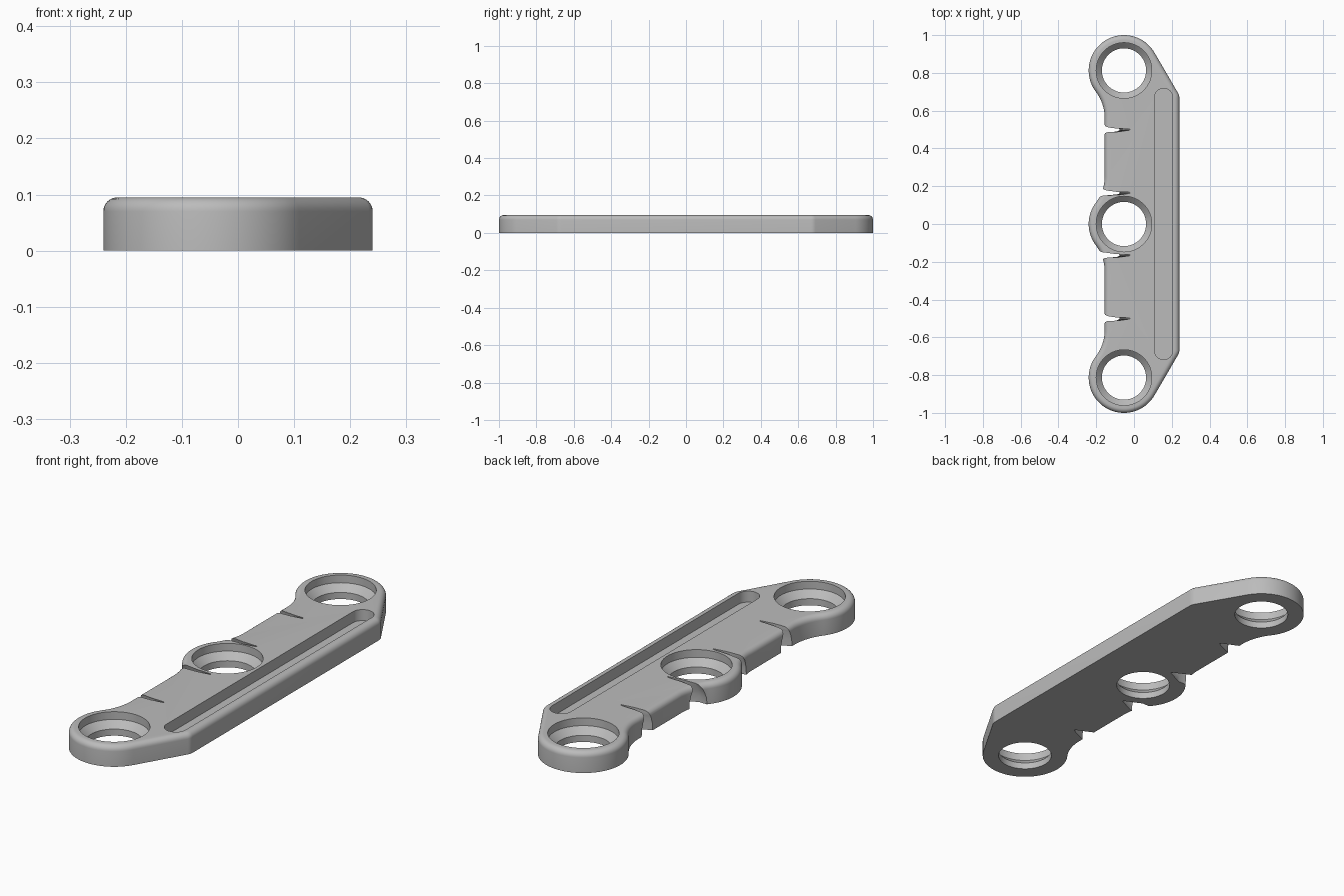
import bpy, bmesh, math
from mathutils import Vector

cube = bpy.data.objects.get("Cube")
if cube:
    bpy.data.objects.remove(cube, do_unlink=True)

HEIGHT, ROUND = 0.095, 0.025
HOLE_X, END_Y, RING_R = -0.053, 0.813, 0.187
EDGE_X, BACK_X, BLEND_R = -0.155, 0.24, 0.232


def arc(cx, cy, r, a0, a1, n):
    """Points on an arc, angles in degrees."""
    angles = [math.radians(a0 + (a1 - a0) * i / n) for i in range(n + 1)]
    return [Vector((cx + r * math.cos(a), cy + r * math.sin(a))) for a in angles]


def loft(name, sections):
    """Closed solid through a list of (z, points) sections."""
    bm = bmesh.new()
    rings = [[bm.verts.new((p.x, p.y, z)) for p in pts] for z, pts in sections]
    for low, high in zip(rings, rings[1:]):
        for i in range(len(low)):
            j = (i + 1) % len(low)
            bm.faces.new((low[i], low[j], high[j], high[i]))
    bm.faces.new(list(reversed(rings[0])))
    bm.faces.new(rings[-1])
    bmesh.ops.recalc_face_normals(bm, faces=bm.faces)
    mesh = bpy.data.meshes.new(name)
    bm.to_mesh(mesh)
    bm.free()
    obj = bpy.data.objects.new(name, mesh)
    bpy.context.collection.objects.link(obj)
    return obj


def inset(pts, d):
    """Move a counter-clockwise outline inwards by d."""
    out = []
    for i, p in enumerate(pts):
        a = (p - pts[i - 1]).normalized()
        b = (pts[(i + 1) % len(pts)] - p).normalized()
        na, nb = Vector((-a.y, a.x)), Vector((-b.y, b.x))
        out.append(p + (na + nb) * d / (1 + na.dot(nb)))
    return out


# Plate outline: upper half, then its mirror image
blend_x = EDGE_X - BLEND_R
reach = HOLE_X - blend_x
rise = math.sqrt((BLEND_R + RING_R) ** 2 - reach ** 2)
lean = math.degrees(math.atan2(rise, reach))
half = arc(BACK_X - 0.05, 0.668, 0.05, 0, 30, 4)
half += arc(HOLE_X, END_Y, RING_R, 30, 180 + lean, 40)
half += arc(blend_x, END_Y - rise, BLEND_R, lean, 0, 12)[1:]
half += arc(blend_x, rise, BLEND_R, 0, -lean, 12)
half += arc(HOLE_X, 0, RING_R, 180 - lean, 180, 10)[1:]
outline = half + [Vector((p.x, -p.y)) for p in reversed(half[:-1])]

# Plate body with a rounded top rim
layers = [(0, outline)]
for k in range(7):
    a = math.pi / 2 * k / 6
    layers.append((HEIGHT - ROUND + ROUND * math.sin(a),
                   inset(outline, ROUND * (1 - math.cos(a)))))
plate = loft("mounting_plate", layers)

cutters = []

# Stepped holes with a conical seat
for y in (-END_Y, 0, END_Y):
    steps = [(-0.02, 0.117), (0.03, 0.117), (0.06, 0.147), (0.12, 0.147)]
    cutters.append(loft("hole_cutter",
                        [(z, arc(HOLE_X, y, r, 0, 360, 64)[:-1]) for z, r in steps]))

# Long round-ended groove
groove = arc(0.157, 0.67, 0.048, 0, 180, 20) + arc(0.157, -0.67, 0.048, 180, 360, 20)
cutters.append(loft("groove_cutter", [(0.045, groove), (0.12, groove)]))

# Tapered notches, wide below and narrow on top
notch = [(-0.01, -0.078, 0.04), (0.03, -0.07, 0.038), (0.06, -0.052, 0.029),
         (0.08, -0.034, 0.02), (0.11, -0.01, 0.008)]
for y in (-0.5, -0.165, 0.165, 0.5):
    sections = []
    for z, tip, w in notch:
        side = [(-0.3, -w), (EDGE_X, -w), (tip, -0.003)]
        pts = side + [(x, -v) for x, v in reversed(side)]
        sections.append((z, [Vector((x, y + v)) for x, v in pts]))
    cutters.append(loft("notch_cutter", sections))

# Cut the plate
bpy.context.view_layer.objects.active = plate
for cutter in cutters:
    cutter.hide_render = True
    mod = plate.modifiers.new("cut", 'BOOLEAN')
    mod.operation, mod.solver, mod.object = 'DIFFERENCE', 'EXACT', cutter
    bpy.ops.object.modifier_apply(modifier=mod.name)
    bpy.data.objects.remove(cutter, do_unlink=True)

# Plain grey finish
grey = bpy.data.materials.new("plain_grey")
grey.use_nodes = True
colour = (0.5, 0.5, 0.5, 1)
grey.diffuse_color = colour
grey.node_tree.nodes["Principled BSDF"].inputs["Base Color"].default_value = colour
plate.data.materials.clear()
plate.data.materials.append(grey)

bpy.ops.object.select_all(action='DESELECT')
plate.select_set(True)
bpy.ops.object.shade_smooth_by_angle(angle=math.radians(25))
